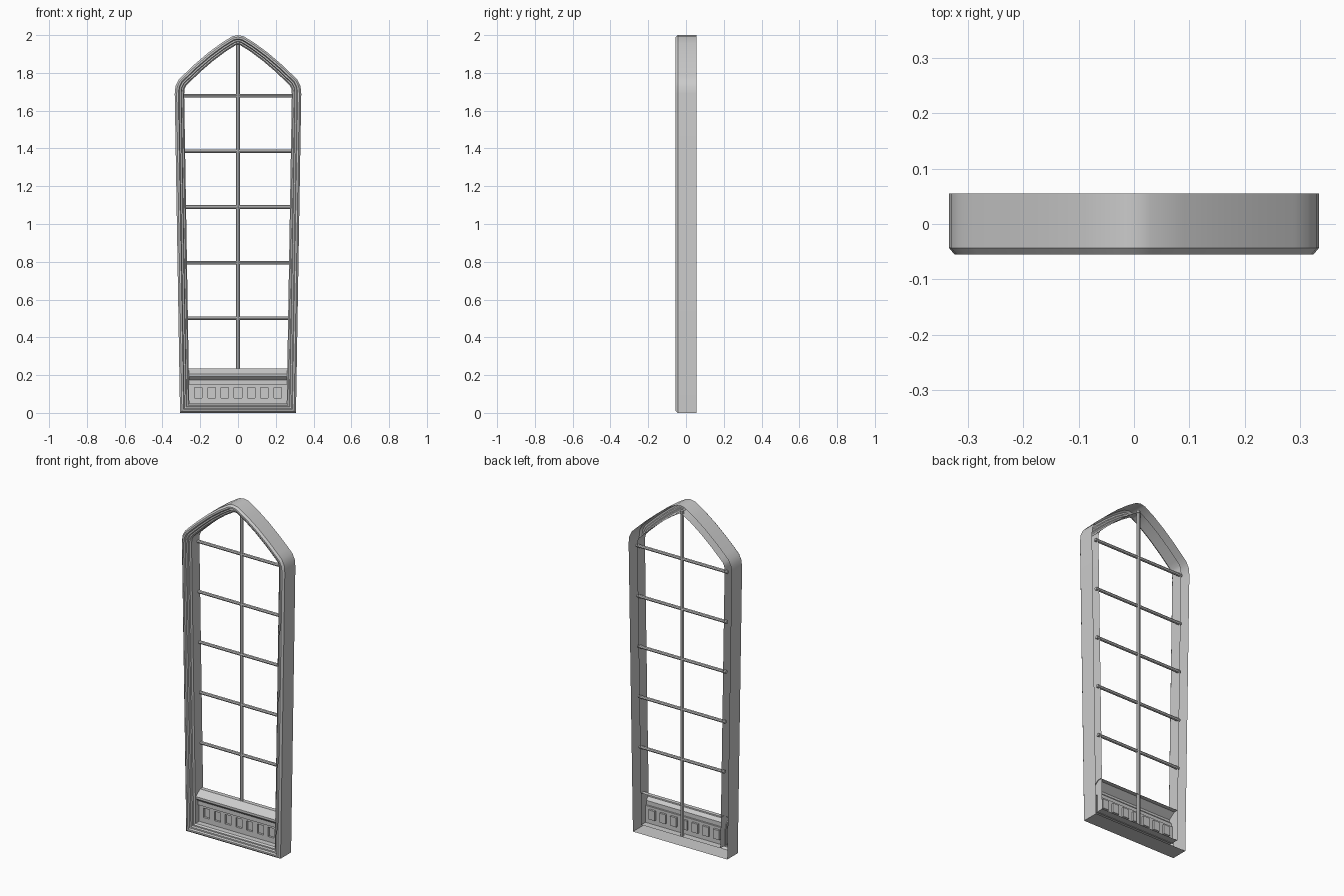
import bpy, bmesh, math
from mathutils import Vector

if "Cube" in bpy.data.objects:
    bpy.data.objects.remove(bpy.data.objects["Cube"])


def make_object(name, bm, angle=30):
    bmesh.ops.recalc_face_normals(bm, faces=bm.faces)
    mesh = bpy.data.meshes.new(name)
    bm.to_mesh(mesh)
    bm.free()
    ob = bpy.data.objects.new(name, mesh)
    bpy.context.collection.objects.link(ob)
    bpy.ops.object.select_all(action='DESELECT')
    ob.select_set(True)
    bpy.context.view_layer.objects.active = ob
    bpy.ops.object.shade_smooth_by_angle(angle=math.radians(angle))
    return ob


def inset(points, d):
    """Mitred inward offset of a closed counter-clockwise outline."""
    out = []
    for i, p in enumerate(points):
        a = (p - points[i - 1]).normalized()
        b = (points[(i + 1) % len(points)] - p).normalized()
        na, nb = Vector((-a.y, a.x)), Vector((-b.y, b.x))
        out.append(p + (na + nb) * d / (1 + na.dot(nb)))
    return out


# Pointed window outline (x, z), right half mirrored to the left
half = [(.307, 0), (.335, 1.69), (.331, 1.73), (.315, 1.763), (.29, 1.788),
        (.23, 1.845), (.16, 1.905), (.09, 1.957), (.03, 1.994)]
outline = [Vector(p) for p in half] + [Vector((0, 2))]
outline += [Vector((-x, z)) for x, z in reversed(half)]

# Frame: stepped moulding swept round the outline, hollow and open at the back
moulding = [(0, .055), (0, -.043), (.01, -.055), (.019, -.055), (.024, -.045),
            (.032, -.045), (.036, -.034), (.043, -.034), (.05, -.025), (.05, .048)]
bm = bmesh.new()
loops = [[bm.verts.new((p.x, y, p.y)) for p in inset(outline, d)] for d, y in moulding]
n = len(outline)
for a, b in zip(loops, loops[1:]):
    for i in range(n):
        j = (i + 1) % n
        bm.faces.new((a[i], a[j], b[j], b[i]))
make_object("window_frame", bm)


# Glazing bars: slim eight-sided rods whose ends pass through the frame's inner wall
def rod(name, start, end, radius=.0105):
    start, end = Vector(start), Vector(end)
    axis = end - start
    bm = bmesh.new()
    bmesh.ops.create_cone(bm, cap_ends=True, segments=8, radius1=radius,
                          radius2=radius, depth=axis.length)
    ob = make_object(name, bm)
    ob.rotation_mode = 'QUATERNION'
    ob.rotation_quaternion = axis.to_track_quat('Z', 'Y')
    ob.location = (start + end) / 2


bar_y = .035
rod("vertical_bar", (0, bar_y, .05), (0, bar_y, 1.965))
for k in range(5):
    z = .5 + .295 * k
    w = .27 + .0166 * z
    rod(f"cross_bar_{k + 1}", (-w, bar_y, z), (w, bar_y, z), .0095)

# Sill: bent sheet with a sloping top and a lower panel of sunk square recesses
profile = [(.045, .235), (.02, .235), (-.02, .205), (-.02, .192), (-.002, .175),
           (-.002, .15), (.008, .15), (.008, .135), (.008, .08), (.008, .045)]
recess_row = 7
xs = [-.265]
for k in range(7):
    c = (k - 3) * .07
    xs += [c - .02, c + .02]
xs.append(.265)
bm = bmesh.new()
rows = [[bm.verts.new((x, y, z)) for x in xs] for y, z in profile]
sunk = []
for r in range(len(rows) - 1):
    for c in range(len(xs) - 1):
        f = bm.faces.new((rows[r][c], rows[r][c + 1], rows[r + 1][c + 1], rows[r + 1][c]))
        if r == recess_row and c % 2 == 1:
            sunk.append(f)
ext = bmesh.ops.extrude_face_region(bm, geom=sunk)
bmesh.ops.translate(bm, vec=(0, .012, 0),
                    verts=[g for g in ext["geom"] if isinstance(g, bmesh.types.BMVert)])
bmesh.ops.delete(bm, geom=[f for f in sunk if f.is_valid], context='FACES_ONLY')
make_object("sill_panel", bm)
